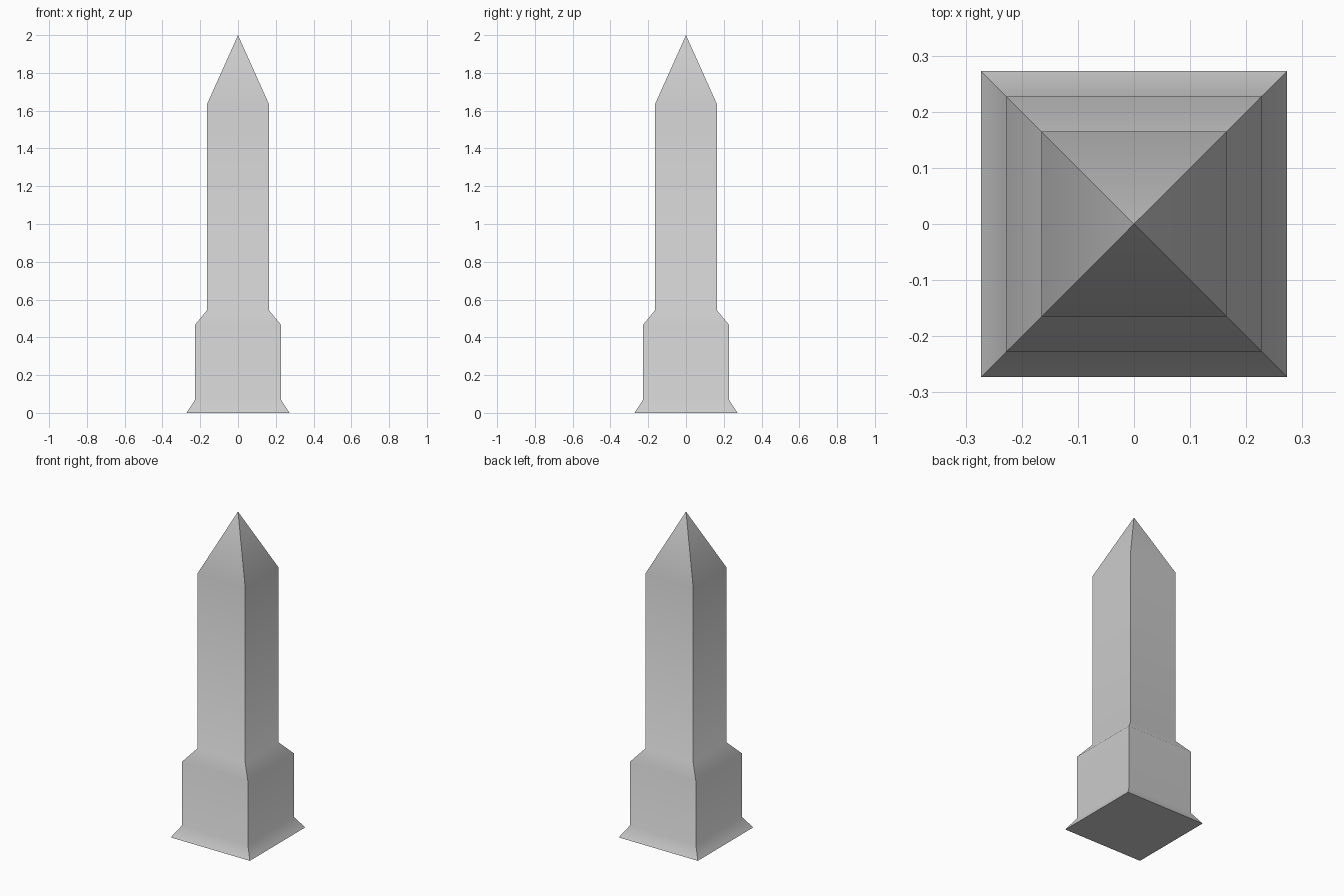
import bpy, bmesh, math

if "Cube" in bpy.data.objects:
    bpy.data.objects.remove(bpy.data.objects["Cube"])

# Square sections of the obelisk: (half width, height)
sections = [(0.273, 0.0), (0.227, 0.07), (0.227, 0.467),
            (0.165, 0.542), (0.165, 1.632)]
apex_height = 2.0
corners = [(-1, -1), (1, -1), (1, 1), (-1, 1)]

bm = bmesh.new()
rings = [[bm.verts.new((sx * w, sy * w, z)) for sx, sy in corners]
         for w, z in sections]

# Underside
bm.faces.new(rings[0][::-1])

# Flared foot, plinth, shoulder and shaft
for low, high in zip(rings, rings[1:]):
    for i in range(4):
        j = (i + 1) % 4
        bm.faces.new((low[i], low[j], high[j], high[i]))

# Pointed cap
apex = bm.verts.new((0, 0, apex_height))
for i in range(4):
    bm.faces.new((rings[-1][i], rings[-1][(i + 1) % 4], apex))

mesh = bpy.data.meshes.new("obelisk")
bm.to_mesh(mesh)
bm.free()
obelisk = bpy.data.objects.new("obelisk", mesh)
bpy.context.collection.objects.link(obelisk)

# Soft bends up each side, sharp corners
bpy.context.view_layer.objects.active = obelisk
obelisk.select_set(True)
bpy.ops.object.shade_smooth_by_angle(angle=math.radians(45))
